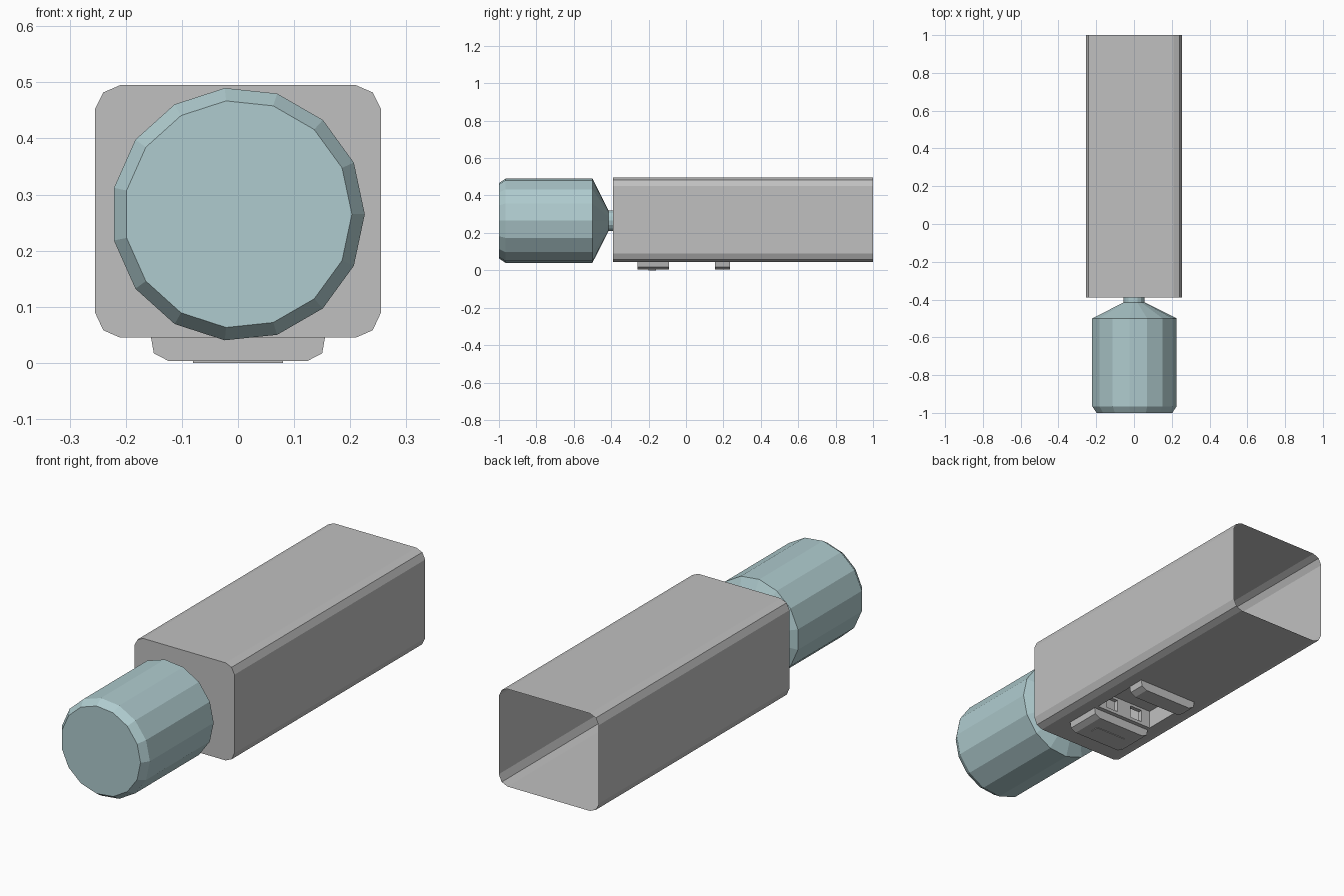
import bpy, bmesh, math

if "Cube" in bpy.data.objects:
    bpy.data.objects.remove(bpy.data.objects["Cube"])


def material(name, rgb):
    m = bpy.data.materials.new(name)
    m.diffuse_color = (*rgb, 1)
    m.use_nodes = True
    m.node_tree.nodes["Principled BSDF"].inputs["Base Color"].default_value = m.diffuse_color
    return m


GREY = material("grey plastic", (0.53, 0.53, 0.53))
MINT = material("pale mint", (0.43, 0.60, 0.62))


def finish(name, bm, mat):
    bmesh.ops.remove_doubles(bm, verts=bm.verts, dist=0.0005)
    bmesh.ops.recalc_face_normals(bm, faces=bm.faces)
    me = bpy.data.meshes.new(name)
    bm.to_mesh(me)
    bm.free()
    me.materials.append(mat)
    ob = bpy.data.objects.new(name, me)
    bpy.context.collection.objects.link(ob)
    return ob


def face(bm, pts):
    return bm.faces.new([bm.verts.new(p) for p in pts])


def loft(bm, rings, closed=True):
    """Skin a list of equal-length point rings."""
    for a, b in zip(rings, rings[1:]):
        n = len(a)
        for i in range(n if closed else n - 1):
            j = (i + 1) % n
            face(bm, [a[i], a[j], b[j], b[i]])


def grid_with_holes(bm, us, vs, holes, place):
    """Flat panel of cells, leaving out the listed ones."""
    for i in range(len(us) - 1):
        for j in range(len(vs) - 1):
            if (i, j) not in holes:
                face(bm, [place(u, v) for u, v in (
                    (us[i], vs[j]), (us[i + 1], vs[j]),
                    (us[i + 1], vs[j + 1]), (us[i], vs[j + 1]))])


# Turned handle: 15-sided barrel, cone and rod that runs into the housing
def ring(y, r, n=15):
    return [(r * math.cos(2 * math.pi * i / n), y,
             0.265 + r * math.sin(2 * math.pi * i / n)) for i in range(n)]


bm = bmesh.new()
rings = [ring(y, r) for y, r in ((-1, 0.203), (-0.965, 0.226), (-0.5, 0.226),
                                 (-0.415, 0.056), (0.0, 0.056))]
loft(bm, rings)
face(bm, rings[0])
face(bm, rings[-1])
finish("handle", bm, MINT)

# Housing: thin square tube, chamfered corners, closed in front, open behind
Y0, Y1, NOTCH0, NOTCH1 = -0.39, 1.0, -0.09, 0.155
half = [(0.21, 0.045), (0.24, 0.058), (0.255, 0.09),
        (0.255, 0.452), (0.24, 0.482), (0.21, 0.495)]
outline = half + [(-x, z) for x, z in reversed(half)]
bm = bmesh.new()
loft(bm, [[(x, y, z) for x, z in outline] for y in (Y0, Y1)], closed=False)
face(bm, [(x, Y0, z) for x, z in outline])
grid_with_holes(bm, (-0.21, -0.15, 0.15, 0.21), (Y0, NOTCH0, NOTCH1, Y1),
                {(1, 1)}, lambda x, y: (x, y, 0.045))
finish("housing", bm, GREY)

# Pocket above the opening: sides, back and roof
TOP = 0.13
bm = bmesh.new()
path = [(-0.15, 0.045), (-0.15, TOP), (0.15, TOP), (0.15, 0.045)]
loft(bm, [[(x, y, z) for x, z in path] for y in (NOTCH0, NOTCH1)], closed=False)
face(bm, [(x, NOTCH1, z) for x, z in path])
finish("pocket", bm, GREY)

# Pocket front wall with two square holes
bm = bmesh.new()
grid_with_holes(bm, (-0.15, -0.103, -0.037, 0.037, 0.103, 0.15),
                (0.045, 0.06, 0.118, TOP), {(1, 1), (3, 1)},
                lambda x, z: (x, NOTCH0, z))
wall = finish("pocket_front_wall", bm, GREY)
wall.modifiers.new("thickness", "SOLIDIFY").thickness = 0.02


# Two chamfered pads under the housing
def pad(name, y0, y1):
    side = [(0.155, 0.045), (0.15, 0.017), (0.123, 0.003)]
    prof = side + [(-x, z) for x, z in reversed(side)]
    bm = bmesh.new()
    ends = [[(x, y, z) for x, z in prof] for y in (y0, y1)]
    loft(bm, ends)
    for e in ends:
        face(bm, e)
    finish(name, bm, GREY)


pad("front_pad", -0.26, NOTCH0)
pad("rear_pad", NOTCH1, 0.235)

# Thin raised strip on the front pad
bm = bmesh.new()
ends = [[(x, y, z) for x, z in ((-0.08, 0), (0.08, 0), (0.08, 0.003), (-0.08, 0.003))]
        for y in (-0.2, -0.16)]
loft(bm, ends)
for e in ends:
    face(bm, e)
finish("pad_strip", bm, GREY)
